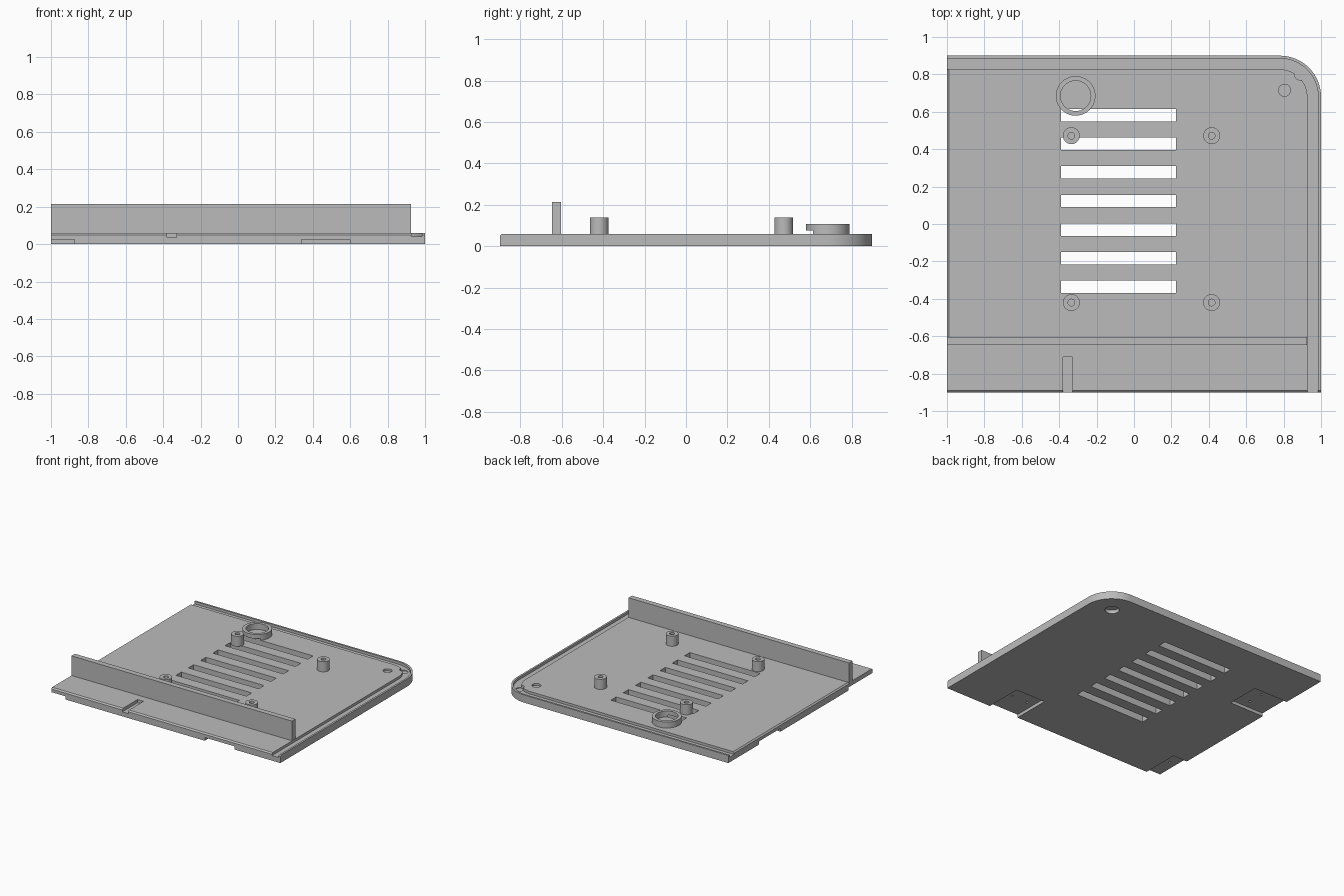
import bpy, bmesh, math
from mathutils import Vector

cube = bpy.data.objects.get("Cube")
if cube:
    bpy.data.objects.remove(cube, do_unlink=True)

grey = bpy.data.materials.new("plain_grey")
grey.use_nodes = True
colour = (0.5, 0.5, 0.5, 1)
grey.diffuse_color = colour
grey.node_tree.nodes["Principled BSDF"].inputs["Base Color"].default_value = colour

TOP = 0.06   # plate thickness


def finish(name, bm):
    bmesh.ops.recalc_face_normals(bm, faces=bm.faces)
    mesh = bpy.data.meshes.new(name)
    bm.to_mesh(mesh)
    bm.free()
    mesh.materials.append(grey)
    ob = bpy.data.objects.new(name, mesh)
    bpy.context.collection.objects.link(ob)
    return ob


def prism(name, outline, z0, z1):
    bm = bmesh.new()
    face = bm.faces.new([bm.verts.new((x, y, z0)) for x, y in outline])
    up = bmesh.ops.extrude_face_region(bm, geom=[face])["geom"]
    bmesh.ops.translate(bm, vec=(0, 0, z1 - z0),
                        verts=[v for v in up if isinstance(v, bmesh.types.BMVert)])
    return finish(name, bm)


def box(name, x0, x1, y0, y1, z0, z1):
    return prism(name, [(x0, y0), (x1, y0), (x1, y1), (x0, y1)], z0, z1)


def circle(x, y, r, n=40):
    return [(x + r * math.cos(math.tau * i / n), y + r * math.sin(math.tau * i / n))
            for i in range(n)]


def disc(name, x, y, r, z0, z1):
    return prism(name, circle(x, y, r), z0, z1)


def cut(ob, cutters):
    """Subtract each cutter, bake the result and drop the cutters."""
    for c in cutters:
        c.hide_render = True
        mod = ob.modifiers.new("cut", "BOOLEAN")
        mod.operation, mod.solver, mod.object = "DIFFERENCE", "EXACT", c
    graph = bpy.context.evaluated_depsgraph_get()
    mesh = bpy.data.meshes.new_from_object(ob.evaluated_get(graph))
    ob.modifiers.clear()
    ob.data = mesh
    for c in cutters:
        bpy.data.objects.remove(c, do_unlink=True)
    mesh.materials.clear()
    mesh.materials.append(grey)
    mesh.polygons.foreach_set("material_index", [0] * len(mesh.polygons))


def smooth(ob):
    bpy.ops.object.select_all(action="DESELECT")
    ob.select_set(True)
    bpy.context.view_layer.objects.active = ob
    bpy.ops.object.shade_smooth_by_angle(angle=math.radians(30))


def rounded_path(inset, overrun=0.0):
    """Right edge, rounded back corner and back edge, moved inward."""
    r, cx, cy = 0.22 - inset, 0.78, 0.68
    arc = [(cx + r * math.cos(math.pi / 2 * i / 16), cy + r * math.sin(math.pi / 2 * i / 16))
           for i in range(17)]
    return [(1 - inset, -0.9 - overrun)] + arc + [(-1 - overrun, 0.9 - inset)]


# Base plate with one rounded corner
plate = prism("base_plate", rounded_path(0) + [(-1, -0.9)], 0, TOP)
cutters = []

# Rim groove
cutters.append(prism("groove_cutter",
                     rounded_path(0.015, 0.05) + rounded_path(0.073, 0.05)[::-1], 0.04, 0.1))

# Ventilation slots
for i in range(7):
    y = 0.582 - 0.153 * i
    cutters.append(box("slot_cutter", -0.39, 0.225, y - 0.033, y + 0.033, -0.05, 0.1))

# Front notch
cutters.append(box("notch_cutter", -0.38, -0.328, -1, -0.71, 0.035, 0.1))

# Underside recesses for clips
for x0, x1, y0, y1 in [(0.34, 0.6, -1, -0.6), (-1.1, -0.7, 0.25, 0.52),
                       (-1.1, -0.875, -1, -0.6)]:
    cutters.append(box("recess_cutter", x0, x1, y0, y1, -0.05, 0.025))

# Pin holes inside the recesses
for x, y in [(0.54, -0.72), (0.4, -0.72), (-0.82, 0.45), (-0.82, 0.32), (-0.94, -0.72)]:
    cutters.append(disc("pin_cutter", x, y, 0.009, 0.01, 0.037))

# Corner holes, above and below
cutters.append(disc("corner_hole_cutter", 0.805, 0.715, 0.032, 0.045, 0.1))
cutters.append(disc("groove_hole_cutter", 0.888, 0.8, 0.03, 0.034, 0.1))
cutters.append(disc("foot_hole_cutter", 0.815, 0.725, 0.052, -0.05, 0.028))


# Chamfers along the front and left edges
def chamfer(start, end, inward):
    bm = bmesh.new()
    out = -Vector(inward)
    rings = []
    for p in (start, end):
        rings.append([bm.verts.new(Vector(p) + out * d + Vector((0, 0, z)))
                      for d, z in ((0.006, 0.044), (-0.018, 0.068), (0.006, 0.068))])
    a, b = rings
    bm.faces.new(a)
    bm.faces.new(b[::-1])
    for i in range(3):
        j = (i + 1) % 3
        bm.faces.new([a[j], a[i], b[i], b[j]])
    return finish("chamfer_cutter", bm)


cutters.append(chamfer((-1.1, -0.9, 0), (1.1, -0.9, 0), (0, 1, 0)))
cutters.append(chamfer((-1, -0.605, 0), (-1, 0.828, 0), (1, 0, 0)))
cut(plate, cutters)
smooth(plate)

# Upright divider wall
box("divider_wall", -1, 0.925, -0.648, -0.605, TOP - 0.002, 0.215)

# Four hollow screw posts
for side, x in (("right", -0.335), ("left", 0.415)):
    for end, y in (("front", -0.42), ("back", 0.472)):
        post = disc(f"{end}_{side}_post", x, y, 0.045, TOP, 0.14)
        cut(post, [disc("bore_cutter", x, y, 0.018, 0.07, 0.2)])
        smooth(post)

# Round collar, undercut where it crosses the rear slot
collar = disc("round_collar", -0.312, 0.685, 0.106, TOP - 0.002, 0.107)
cut(collar, [disc("bore_cutter", -0.312, 0.685, 0.081, 0, 0.2),
             box("undercut_cutter", -0.5, -0.1, 0.5, 0.615, 0, 0.075)])
smooth(collar)
